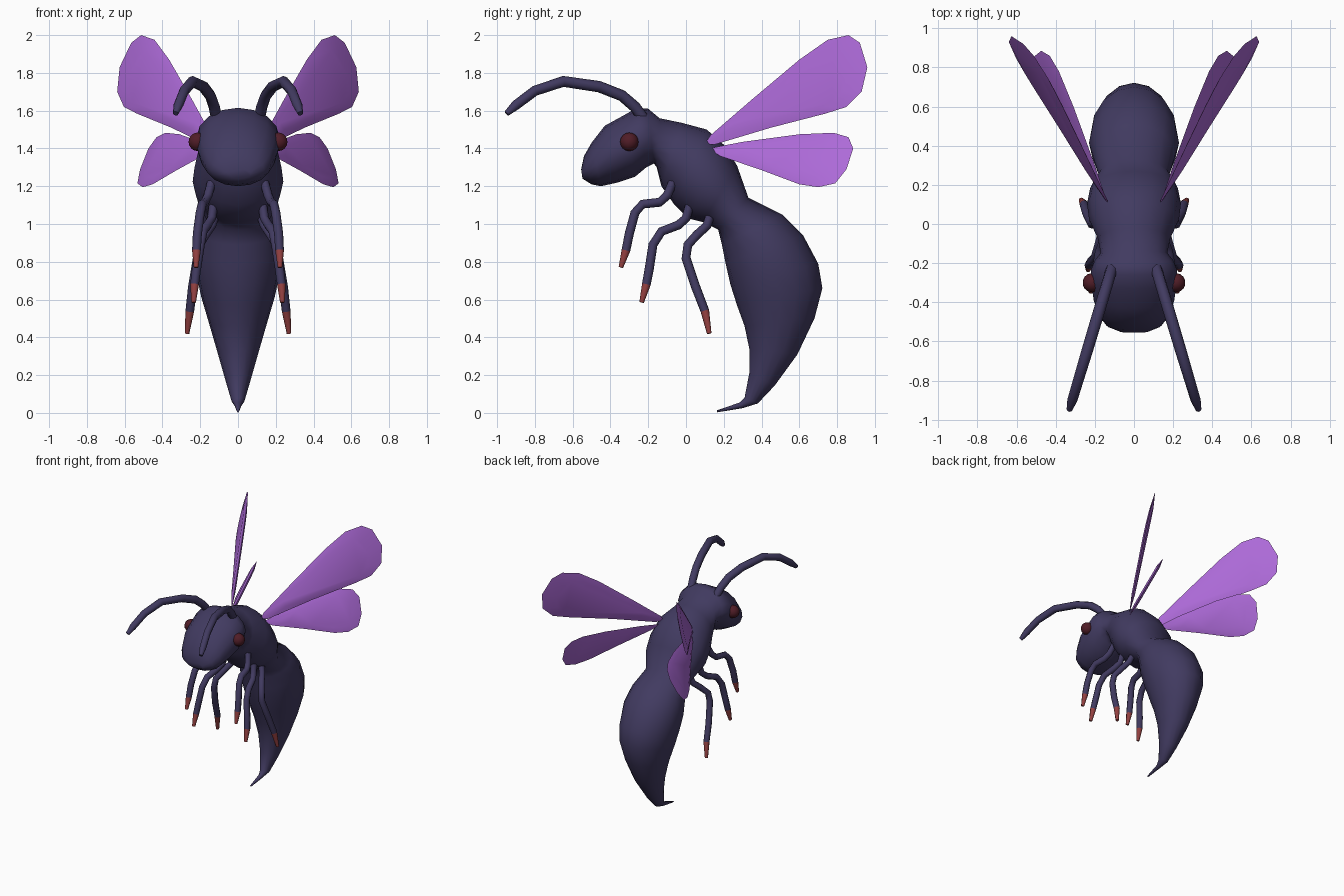
import bpy, bmesh, math
from mathutils import Vector

cube = bpy.data.objects.get("Cube")
if cube:
    bpy.data.objects.remove(cube, do_unlink=True)


def material(name, rgb):
    m = bpy.data.materials.new(name)
    m.use_nodes = True
    m.diffuse_color = (*rgb, 1)
    m.node_tree.nodes["Principled BSDF"].inputs["Base Color"].default_value = (*rgb, 1)
    return m


NAVY = material("dark indigo", (0.053, 0.043, 0.118))
PURPLE = material("wing purple", (0.42, 0.145, 0.69))
RED = material("claw red", (0.30, 0.052, 0.052))
MAROON = material("eye maroon", (0.08, 0.012, 0.02))


def finish(bm, name, mats, angle):
    bmesh.ops.recalc_face_normals(bm, faces=bm.faces)
    mesh = bpy.data.meshes.new(name)
    bm.to_mesh(mesh)
    bm.free()
    for m in mats:
        mesh.materials.append(m)
    ob = bpy.data.objects.new(name, mesh)
    bpy.context.collection.objects.link(ob)
    bpy.ops.object.select_all(action='DESELECT')
    bpy.context.view_layer.objects.active = ob
    ob.select_set(True)
    bpy.ops.object.shade_smooth_by_angle(angle=math.radians(angle))
    return ob


def loft(name, rings, mats, angle=60, accent_from=None):
    """Skin a list of point rings, capping both ends."""
    bm = bmesh.new()
    loops = [[bm.verts.new(p) for p in ring] for ring in rings]
    n = len(loops[0])
    for k, (a, b) in enumerate(zip(loops, loops[1:])):
        for i in range(n):
            j = (i + 1) % n
            f = bm.faces.new((a[i], a[j], b[j], b[i]))
            f.material_index = int(accent_from is not None and k >= accent_from)
    bm.faces.new(loops[0])
    cap = bm.faces.new(loops[-1])
    cap.material_index = int(accent_from is not None)
    return finish(bm, name, mats, angle)


def ellipse(c, u, v, n):
    return [c + u * math.cos(t) + v * math.sin(t)
            for t in (2 * math.pi * i / n for i in range(n))]


def tube(name, path, radii, mats, accent_from=None):
    pts = [Vector(p) for p in path]
    rings = []
    for i, p in enumerate(pts):
        d = (pts[min(i + 1, len(pts) - 1)] - pts[max(i - 1, 0)]).normalized()
        u = (Vector((1, 0, 0)) - d * d.x).normalized()
        rings.append(ellipse(p, u * radii[i], d.cross(u) * radii[i], 8))
    return loft(name, rings, mats, 60, accent_from)


# Body: back-side point (y, z), belly-side point (y, z), half width
BODY = [
    (-.555, 1.29, -.548, 1.24, .07), (-.54, 1.36, -.50, 1.21, .14),
    (-.50, 1.43, -.45, 1.20, .175), (-.43, 1.52, -.36, 1.22, .205),
    (-.33, 1.575, -.27, 1.25, .22), (-.26, 1.615, -.21, 1.30, .22),
    (-.20, 1.61, -.17, 1.32, .20), (-.14, 1.56, -.155, 1.30, .17),
    (-.02, 1.535, -.13, 1.20, .185), (.11, 1.50, -.06, 1.10, .23),
    (.20, 1.42, .01, 1.03, .24), (.27, 1.31, .09, 1.01, .225),
    (.33, 1.14, .17, .97, .18), (.51, 1.05, .19, .89, .21),
    (.62, .94, .21, .79, .23), (.70, .79, .235, .68, .22),
    (.722, .66, .27, .57, .195), (.68, .50, .31, .46, .155),
    (.59, .31, .335, .34, .11), (.47, .145, .335, .21, .068),
    (.38, .05, .31, .08, .035), (.30, .025, .285, .055, .018),
    (.165, .003, .165, .014, .006),
]
rings = []
for y1, z1, y2, z2, w in BODY:
    a, b = Vector((0, y1, z1)), Vector((0, y2, z2))
    rings.append(ellipse((a + b) / 2, Vector((w, 0, 0)), (a - b) / 2, 16))
loft("body", rings, [NAVY], 80)

# Legs: centre lines (x, y, z); the last segment is the claw
LEGS = {
    "front_leg": [(.14, -.07, 1.22), (.16, -.10, 1.15), (.175, -.14, 1.115), (.19, -.23, 1.105),
                  (.20, -.27, 1.06), (.215, -.30, .95), (.22, -.318, .86), (.222, -.345, .77)],
    "middle_leg": [(.13, .02, 1.10), (.14, 0, 1.03), (.16, -.04, .995), (.185, -.13, .96),
                   (.20, -.175, .89), (.22, -.195, .76), (.23, -.21, .68), (.235, -.235, .585)],
    "rear_leg": [(.12, .13, 1.05), (.14, .11, .99), (.17, .06, .945), (.205, .01, .89),
                 (.215, 0, .82), (.24, .05, .67), (.255, .10, .54), (.27, .123, .42)],
}
ANTENNA = [(-.22, 1.55), (-.27, 1.62), (-.34, 1.68), (-.46, 1.727),
           (-.65, 1.755), (-.80, 1.705), (-.90, 1.63), (-.95, 1.585)]

# Wings: side outline (y, z) from the root, plane slopes and root position
FORE = [(.10, 1.425), (.13, 1.47), (.35, 1.66), (.60, 1.87), (.75, 1.975), (.86, 2.0), (.92, 1.96),
        (.96, 1.83), (.93, 1.70), (.85, 1.62), (.74, 1.585), (.45, 1.51), (.15, 1.42)]
HIND = [(.12, 1.40), (.30, 1.435), (.60, 1.475), (.78, 1.483), (.86, 1.46), (.885, 1.40),
        (.85, 1.29), (.79, 1.215), (.70, 1.195), (.60, 1.21), (.40, 1.285), (.18, 1.36)]


def wing(name, side, outline, root_x, slope_y, slope_z):
    """Thin lens: a shared rim and a raised inner panel on each face."""
    y0, z0 = outline[0]
    rim = [Vector((side * (root_x + slope_y * (y - y0) + slope_z * (z - z0)), y, z))
           for y, z in outline]
    centre = sum(rim, Vector()) / len(rim)
    normal = Vector((side, -slope_y, -slope_z)).normalized()
    bm = bmesh.new()
    edge = [bm.verts.new(p) for p in rim]
    n = len(edge)
    for s in (1, -1):
        inner = [bm.verts.new(centre + (p - centre) * .72 + normal * s * .013) for p in rim]
        for i in range(n):
            j = (i + 1) % n
            bm.faces.new((edge[i], edge[j], inner[j], inner[i]))
        bm.faces.new(inner)
    finish(bm, name, [PURPLE], 30)


for side, label in ((1, "left_"), (-1, "right_")):
    for leg, path in LEGS.items():
        tube(label + leg, [(side * x, y, z) for x, y, z in path],
             [.024] * 6 + [.023, .012], [NAVY, RED], 6)

    # Antennae splay outwards as they reach forward
    path = [(side * (.12 - .3 * (y + .25)), y, z) for y, z in ANTENNA]
    tube(label + "antenna", path, [.03] * 4 + [.029, .027, .026, .015], [NAVY])

    # Eyes
    bm = bmesh.new()
    bmesh.ops.create_uvsphere(bm, u_segments=14, v_segments=8, radius=.049)
    bmesh.ops.translate(bm, verts=bm.verts, vec=(side * .214, -.30, 1.435))
    finish(bm, label + "eye", [MAROON], 60)

    wing(label + "fore_wing", side, FORE, .13, .70, -.26)
    wing(label + "hind_wing", side, HIND, .14, .437, -.54)
